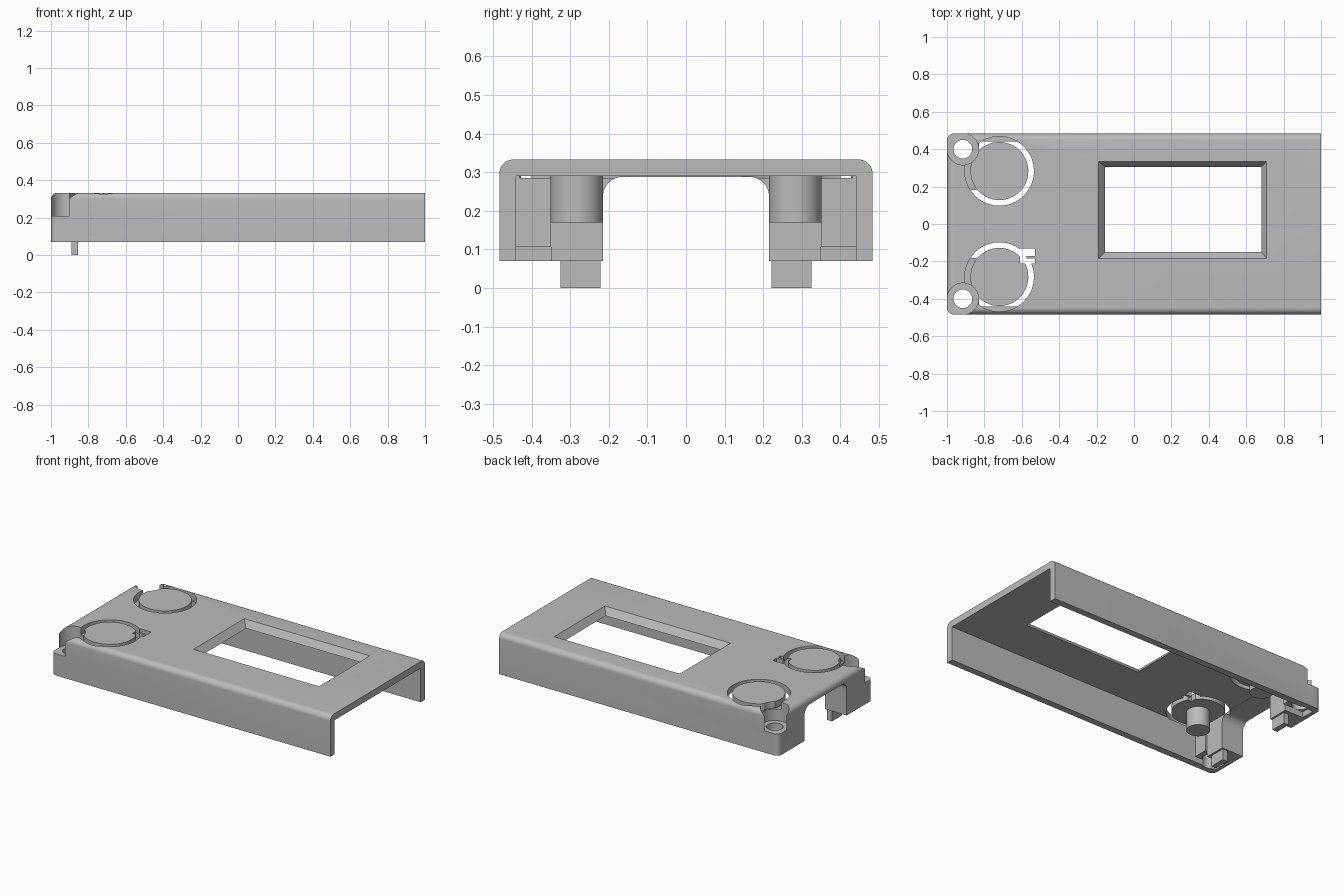
import bpy, bmesh
from math import radians
from mathutils import Matrix, Vector

old = bpy.data.objects.get("Cube")
if old:
    bpy.data.objects.remove(old, do_unlink=True)

grey = bpy.data.materials.new("plain grey")
grey.use_nodes = True
colour = (0.5, 0.5, 0.5, 1)
grey.diffuse_color = colour
grey.node_tree.nodes["Principled BSDF"].inputs["Base Color"].default_value = colour

TOP, UNDER, BOTTOM = 0.333, 0.29, 0.07
HALF, INNER = 0.483, 0.44
BUTTON = (-0.72, 0.283)
SCREW = (-0.915, 0.4)


def add(name, bm):
    bmesh.ops.recalc_face_normals(bm, faces=bm.faces)
    mesh = bpy.data.meshes.new(name)
    bm.to_mesh(mesh)
    bm.free()
    mesh.materials.append(grey)
    obj = bpy.data.objects.new(name, mesh)
    bpy.context.collection.objects.link(obj)
    return obj


def box(name, x, y, z, round_rule=None, radius=0.035):
    """Box from ranges; edges whose midpoint passes the rule are rounded."""
    bm = bmesh.new()
    bmesh.ops.create_cube(bm, size=1)
    for v in bm.verts:
        v.co = Vector([r[0] if c < 0 else r[1] for c, r in zip(v.co, (x, y, z))])
    if round_rule:
        edges = [e for e in bm.edges if round_rule((e.verts[0].co + e.verts[1].co) / 2)]
        bmesh.ops.bevel(bm, geom=edges, offset=radius, segments=8, profile=0.5,
                        affect='EDGES')
    return add(name, bm)


def cylinder(name, x, y, radius, z, sides=64):
    bm = bmesh.new()
    bmesh.ops.create_cone(bm, cap_ends=True, segments=sides, radius1=radius, radius2=radius,
                          depth=z[1] - z[0],
                          matrix=Matrix.Translation((x, y, (z[0] + z[1]) / 2)))
    return add(name, bm)


def combine(obj, tool, operation='DIFFERENCE'):
    mod = obj.modifiers.new("cut", 'BOOLEAN')
    mod.operation, mod.solver, mod.object = operation, 'EXACT', tool
    graph = bpy.context.evaluated_depsgraph_get()
    mesh = bpy.data.meshes.new_from_object(obj.evaluated_get(graph))
    obj.modifiers.clear()
    obj.data = mesh
    bpy.data.objects.remove(tool, do_unlink=True)


def span(a, b, side):
    return tuple(sorted((a * side, b * side)))


def cut_counterbore(obj, side):
    x, y = SCREW[0], SCREW[1] * side
    combine(obj, cylinder("bore", x, y, 0.084, (0.21, 0.5)))
    combine(obj, box("corner_cut", (-1.1, -0.9), span(0.4, 0.6, side), (0.21, 0.5)))


def cut_key_slot(obj):
    combine(obj, box("key_slot", (-0.61, -0.53), (-0.21, -0.13), (0.285, 0.5)))


# Cover shell: rounded long top edges, rounded closed end
shell = box("cover_shell", (-1, 1), (-HALF, HALF), (BOTTOM, TOP),
            lambda m: (m.z > 0.3 and m.x < 0.5) or (m.x < -0.9 and abs(m.y) > 0.4 and m.z > 0.1))
combine(shell, box("cavity", (-0.83, 1.2), (-INNER, INNER), (-0.1, UNDER)))
combine(shell, box("end_step", (-0.843, -0.7), (-0.35, 0.35), (-0.1, UNDER)))
combine(shell, box("end_notch", (-1.2, -0.7), (-0.215, 0.215), (-0.1, 0.288),
                   lambda m: m.z > 0.2 and abs(m.y) > 0.2, 0.05))

# Screen window with sloping sides
window = box("window", (-0.19, 0.71), (-0.185, 0.335), (UNDER, TOP))
for v in window.data.vertices:
    if v.co.z < 0.3:
        v.co.x += 0.035 if v.co.x < 0 else -0.03
        v.co.y += 0.035 if v.co.y < 0 else -0.03
        v.co.z -= 0.001
    else:
        v.co.z += 0.001
combine(shell, window)

parts = [shell]
for side, label in ((1, "back"), (-1, "front")):
    bx, by = BUTTON[0], BUTTON[1] * side
    # Round opening, screw seat, screw hole and nut recess
    combine(shell, cylinder("opening", bx, by, 0.185, (0.285, 0.5)))
    cut_counterbore(shell, side)
    combine(shell, cylinder("screw_hole", SCREW[0], SCREW[1] * side, 0.05, (-0.1, 0.5)))
    combine(shell, box("nut_recess", (-0.975, -0.8), span(0.35, INNER, side), (-0.1, 0.107)))
    # Push button with its pin
    button = cylinder(label + "_button", bx, by, 0.155, (UNDER, TOP))
    cut_counterbore(button, side)
    if side < 0:
        cut_key_slot(button)
    combine(button, cylinder("pin", bx, by, 0.068, (0.17, 0.3)), 'UNION')
    # Locating foot below the end wall
    foot = box(label + "_foot", (-0.89, -0.855), span(0.222, 0.325, side), (0, 0.1))
    parts += [button, foot]

# Key slot and tongue beside the front button
cut_key_slot(shell)
parts.append(box("key_tongue", (-0.575, -0.525), (-0.185, -0.17), (UNDER, TOP)))

bpy.ops.object.select_all(action='DESELECT')
for obj in parts:
    obj.select_set(True)
bpy.context.view_layer.objects.active = shell
bpy.ops.object.shade_smooth_by_angle(angle=radians(30))
